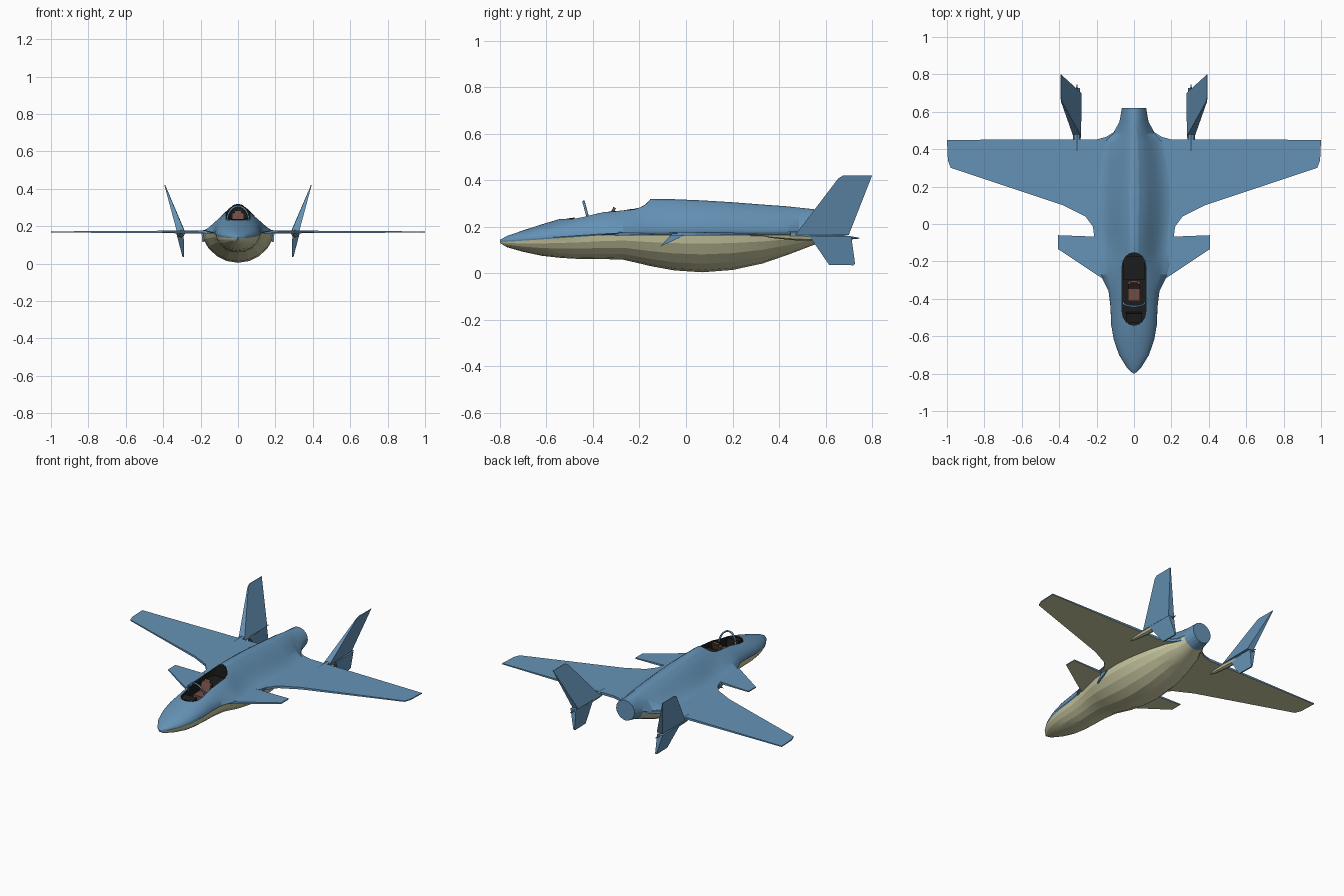
import bpy, bmesh
from math import sin, cos, pi, radians
from mathutils import Vector

old = bpy.data.objects.get("Cube")
if old:
    bpy.data.objects.remove(old, do_unlink=True)


def make_material(name, rgb):
    mat = bpy.data.materials.new(name)
    mat.use_nodes = True
    mat.diffuse_color = (*rgb, 1)
    for node in mat.node_tree.nodes:
        if node.type == 'BSDF_PRINCIPLED':
            node.inputs["Base Color"].default_value = (*rgb, 1)
    return mat


BLUE = make_material("sky blue paint", (0.13, 0.29, 0.47))
KHAKI = make_material("pale khaki paint", (0.62, 0.61, 0.38))
BLACK = make_material("cockpit black", (0.012, 0.012, 0.012))
BROWN = make_material("seat brown", (0.16, 0.072, 0.052))


def clamp(value):
    return max(0.0, min(1.0, value))


def finish(name, bm, mats, rule=None):
    """Turn a bmesh into a named object, colouring its faces by a rule."""
    bmesh.ops.recalc_face_normals(bm, faces=bm.faces)
    bm.normal_update()
    for face in bm.faces:
        face.material_index = rule(face) if rule else 0
    mesh = bpy.data.meshes.new(name)
    bm.to_mesh(mesh)
    bm.free()
    obj = bpy.data.objects.new(name, mesh)
    bpy.context.collection.objects.link(obj)
    for mat in mats:
        mesh.materials.append(mat)
    return obj


def loft(rings):
    """Bridge equal rings of points and cap both ends."""
    bm = bmesh.new()
    loops = [[bm.verts.new(p) for p in ring] for ring in rings]
    for a, b in zip(loops, loops[1:]):
        for i in range(len(a)):
            j = (i + 1) % len(a)
            bm.faces.new((a[i], a[j], b[j], b[i]))
    bm.faces.new(loops[0])
    bm.faces.new(loops[-1])
    return bm


def slab(points, axis, thickness):
    """Thin tapered panel: the outline is pushed both ways along the axis."""
    axis = Vector(axis)
    points = [Vector(p) for p in points]
    return loft([[p + axis * side * thickness(p) for p in points] for side in (1, -1)])


def box(name, size, centre, mat, tilt=0.0):
    bm = bmesh.new()
    bmesh.ops.create_cube(bm, size=1)
    bmesh.ops.scale(bm, vec=size, verts=bm.verts)
    obj = finish(name, bm, [mat])
    obj.location = centre
    obj.rotation_euler.x = tilt


def underside(face):
    return int(face.normal.z < -0.4)


# Fuselage stations: y, upper half width, lower half width, top, bottom
STATIONS = [
    (-.8, .004, .004, .143, .130), (-.77, .037, .036, .16, .112),
    (-.7, .08, .078, .184, .092), (-.62, .108, .106, .21, .075),
    (-.54, .122, .118, .234, .066), (-.44, .126, .122, .254, .06),
    (-.36, .136, .13, .279, .061), (-.27, .18, .15, .291, .058),
    (-.2, .197, .168, .31, .042), (-.15, .205, .18, .32, .03),
    (-.05, .215, .19, .318, .012), (.07, .23, .194, .313, .004),
    (.2, .23, .182, .305, .014), (.33, .21, .156, .295, .042),
    (.44, .165, .124, .287, .08), (.485, .11, .1, .282, .097),
    (.55, .077, .076, .275, .122), (.62, .065, .065, .266, .136),
]


def body_ring(y, w, low_w, top, bottom):
    mid = .136 + .034 * clamp((y + .8) / .5) + .25 * max(0, y - .5)
    flare = clamp((y + .4) / .25) * clamp((.6 - y) / .2)
    ring = []
    # Upper side blends a rounded arch with a bell that flares into the wing
    for i in range(-9, 10):
        t = i / 9
        x = w * ((1 - flare) * sin(t * pi / 2) + flare * t)
        bell = clamp((1 + cos(pi * t)) / 2) ** 1.4
        h = (1 - flare) * cos(t * pi / 2) + flare * bell
        ring.append((x, y, mid + .003 + (top - mid - .003) * h))
    # Lower side is a faceted, slightly pinched half ellipse
    for i in range(5, -6, -1):
        a = i / 5 * pi / 2
        depth = clamp(cos(a)) ** 1.2
        ring.append((low_w * sin(a), y, mid - .003 - (mid - .003 - bottom) * depth))
    return ring


def body_colour(face):
    c = face.calc_center_median()
    mid = .136 + .034 * clamp((c.y + .8) / .5)
    return int(c.z < mid - .0025 and c.y < .555)


fuselage = finish("fuselage", loft([body_ring(*s) for s in STATIONS]),
                  [BLUE, KHAKI, BLACK], body_colour)

# Open cockpit, cut with a rounded slot that leaves black walls
slot = []
for end, y in ((1, -.225), (-1, -.47)):
    for i in range(9):
        a = i / 8 * pi
        slot.append((.063 * cos(a) * end, y + .072 * sin(a) * end))
cutter = finish("cockpit_cutter", loft([[(x, y, z) for x, y in slot] for z in (.18, .45)]),
                [BLUE, KHAKI, BLACK], lambda face: 2)
cutter.hide_render = True
cut = fuselage.modifiers.new("cockpit", 'BOOLEAN')
cut.operation = 'DIFFERENCE'
cut.solver = 'EXACT'
cut.object = cutter
bpy.ops.object.select_all(action='DESELECT')
fuselage.select_set(True)
bpy.context.view_layer.objects.active = fuselage
bpy.ops.object.modifier_apply(modifier=cut.name)
bpy.data.objects.remove(cutter, do_unlink=True)
bpy.ops.object.shade_smooth_by_angle(angle=radians(15))

# Cockpit fittings
box("instrument_panel", (.084, .05, .05), (0, -.5, .211), BLACK, .15)
box("seat_cushion", (.066, .07, .03), (0, -.378, .2), BROWN)
box("seat_back", (.066, .016, .085), (0, -.33, .228), BROWN, -.4)
box("headrest", (.04, .012, .026), (0, -.312, .27), BROWN, -.4)
box("rear_shelf", (.12, .13, .06), (0, -.235, .212), BLACK)

# Windscreen hoop
hoop_curve = bpy.data.curves.new("windscreen_hoop", 'CURVE')
hoop_curve.dimensions = '3D'
hoop_curve.bevel_depth = .0055
hoop_curve.bevel_resolution = 1
spline = hoop_curve.splines.new('POLY')
spline.points.add(12)
for i, point in enumerate(spline.points):
    a = i / 12 * pi
    point.co = (.058 * cos(a), -.42 - .02 * sin(a), .232 + .075 * sin(a), 1)
hoop = bpy.data.objects.new("windscreen_hoop", hoop_curve)
bpy.context.collection.objects.link(hoop)
hoop_curve.materials.append(BLUE)

# Outlines of one side, repeated on the other
WING = [(.1, -.08), (.2, -.07), (.215, -.02), (.26, .04), (.38, .1), (.62, .18),
        (.98, .3), (.995, .34), (1, .45), (.2, .452), (.15, .465), (.11, .49), (.06, .56)]
CANARD = [(.1, -.33), (.195, -.275), (.405, -.135), (.405, -.06), (.25, -.066), (.1, -.07)]
UPPER_FIN = [(.304, .47, .165), (.302, .7, .165), (.392, .8, .42), (.391, .675, .42), (.388, .655, .408)]
LOWER_FIN = [(.31, .53, .16), (.31, .71, .16), (.293, .727, .04), (.292, .72, .034), (.292, .615, .036)]
FAIRING = [(.186, -.11, .115), (.19, -.06, .17), (.19, .01, .17)]
POD = [(.33, .006), (.37, .014), (.47, .021), (.58, .019), (.68, .012), (.745, .002)]

for side, label in ((1, "left"), (-1, "right")):
    def flip(points):
        return [(p[0] * side, p[1], p[2] if len(p) > 2 else .169) for p in points]

    finish(label + "_wing", slab(flip(WING), (0, 0, 1), lambda p: .009 - .006 * abs(p.x)),
           [BLUE, KHAKI], underside)
    finish(label + "_canard", slab(flip(CANARD), (0, 0, 1), lambda p: .01 - .017 * abs(p.x)),
           [BLUE, KHAKI], underside)
    finish(label + "_upper_fin", slab(flip(UPPER_FIN), (1, 0, 0), lambda p: .034 - .077 * p.z), [BLUE])
    finish(label + "_lower_fin", slab(flip(LOWER_FIN), (1, 0, 0), lambda p: .12 * p.z), [BLUE])
    finish(label + "_root_fairing", slab(flip(FAIRING), (1, 0, 0), lambda p: .005), [BLUE])

    # Slim pod carrying the fins, seated through the wing
    rings = [[(side * .305 + r * cos(k * pi / 4), y, .165 + .9 * r * sin(k * pi / 4) - .035 * (y - .33))
              for k in range(8)] for y, r in POD]
    finish(label + "_fin_pod", loft(rings), [BLUE, KHAKI],
           lambda face: int(face.normal.z < -.3 and face.calc_center_median().y < .56))
